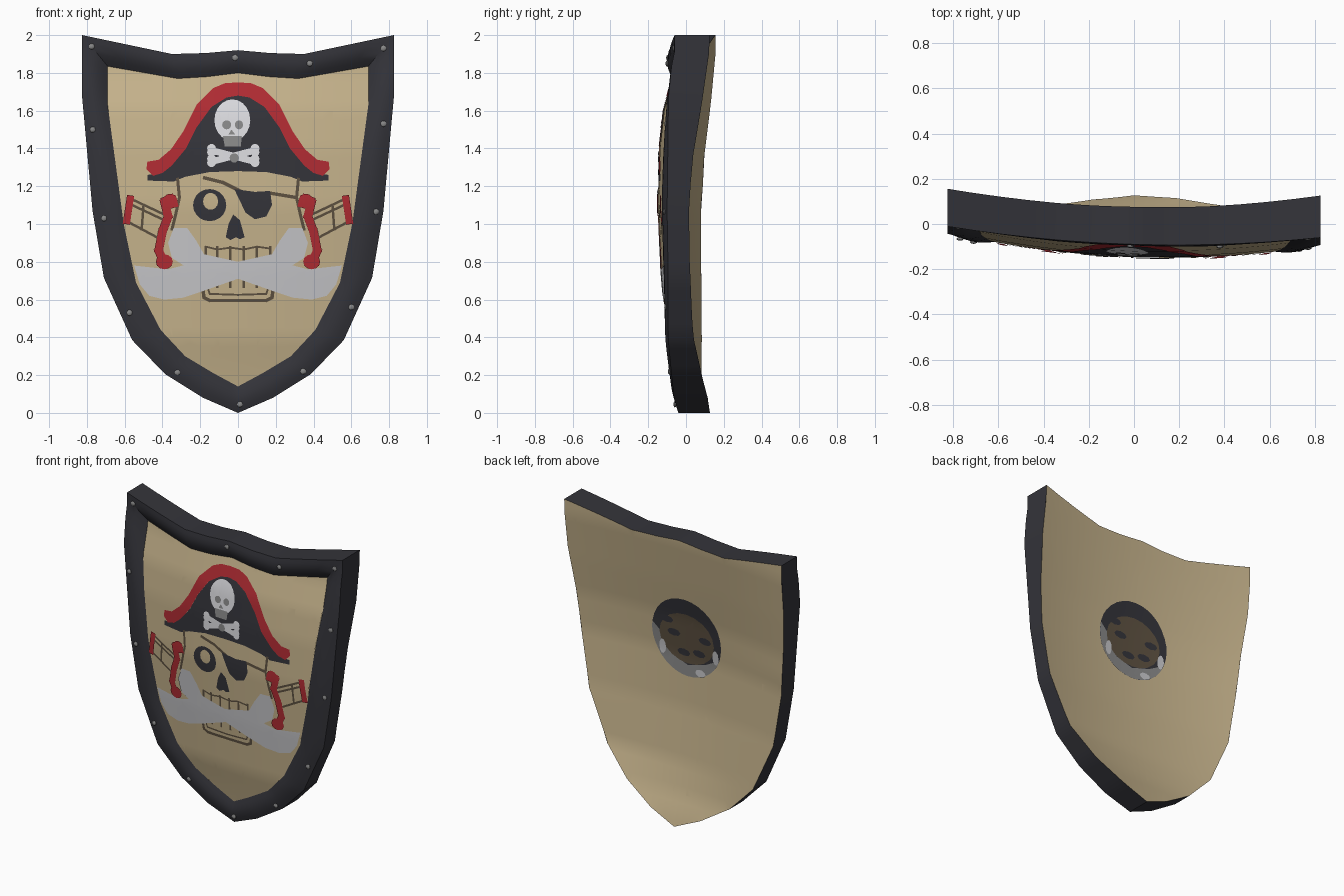
import bpy, bmesh, math
from mathutils import Vector

if "Cube" in bpy.data.objects:
    bpy.data.objects.remove(bpy.data.objects["Cube"])


def material(name, rgb):
    m = bpy.data.materials.new(name)
    m.diffuse_color = (*rgb, 1)
    m.use_nodes = True
    m.node_tree.nodes["Principled BSDF"].inputs["Base Color"].default_value = m.diffuse_color
    return m


TAN = material("tan", (0.57, 0.455, 0.265))
DARK = material("charcoal", (0.034, 0.034, 0.042))
RED = material("red", (0.44, 0.025, 0.033))
WHITE = material("bone_white", (0.72, 0.72, 0.75))
STEEL = material("steel", (0.57, 0.57, 0.59))
GREY = material("grey", (0.25, 0.25, 0.25))
BROWN = material("brown", (0.11, 0.082, 0.052))


# Curved surfaces of the shield: y as a function of x, z
FRONT = [(0, -.02), (.15, -.045), (.25, -.065), (.4, -.098), (.75, -.127), (1.1, -.147),
         (1.4, -.138), (1.6, -.116), (1.8, -.065), (2, -.04)]
EDGE = [(0, -.04), (.08, -.058), (.2, -.065), (.4, -.078), (.7, -.073), (1.07, -.077), (1.67, -.068), (2, -.036)]
BACK = [(0, .127), (.08, .108), (.2, .068), (.4, .024), (.75, -.015), (1.1, -.028),
        (1.35, -.01), (1.6, .03), (1.9, .075), (2, .08)]


def lerp_table(tab, z):
    z = min(max(z, 0), 2)
    for (a, p), (b, q) in zip(tab, tab[1:]):
        if z <= b:
            return p + (q - p) * (z - a) / (b - a)


def front(x, z):
    return lerp_table(FRONT, z) - .035 * x + .12 * x * x


def edge(x, z):
    """Front edge of the side wall."""
    y = -.09 + .08 * x * x if z > 1.85 else lerp_table(EDGE, z)
    return y - .03 * x


def back(x, z):
    tilt = lerp_table([(0, .03), (.2, .0), (.4, -.04), (1.2, -.042), (2, -.018)], z)
    bow = lerp_table([(0, .1), (.7, .126), (1.2, .126), (2, .089)], z)
    return lerp_table(BACK, z) + tilt * x + bow * x * x


def finish(bm, name, mat):
    me = bpy.data.meshes.new(name)
    bm.to_mesh(me)
    bm.free()
    me.materials.append(mat)
    ob = bpy.data.objects.new(name, me)
    bpy.context.collection.objects.link(ob)
    bpy.ops.object.select_all(action='DESELECT')
    ob.select_set(True)
    bpy.context.view_layer.objects.active = ob
    bpy.ops.object.shade_smooth_by_angle(angle=math.radians(35))


def drape(name, polys, mat, lift=0.0, surf=front, unit=.01):
    """Fill flat outlines, cut them on a grid and lay them on a curved surface."""
    side = -1 if surf is front else 1
    bm = bmesh.new()
    for p in polys:
        bm.faces.new([bm.verts.new((x * unit, 0, z * unit)) for x, z in p])
    bmesh.ops.triangulate(bm, faces=bm.faces[:])
    for axis in (0, 2):
        vals = [v.co[axis] for v in bm.verts]
        no = Vector((1, 0, 0)) if axis == 0 else Vector((0, 0, 1))
        for k in range(math.ceil(min(vals) / .05), math.floor(max(vals) / .05) + 1):
            bmesh.ops.bisect_plane(bm, geom=bm.verts[:] + bm.edges[:] + bm.faces[:],
                                   plane_co=no * (k * .05), plane_no=no)
    for v in bm.verts:
        v.co.y = surf(v.co.x, v.co.z) + side * lift
    bm.normal_update()
    for f in bm.faces:
        if f.normal.y * side < 0:
            f.normal_flip()
    finish(bm, name, mat)


def mirror(pts):
    return [(-x, z) for x, z in pts]


def whole(half):
    return half + [(-x, z) for x, z in reversed(half) if x != 0]


def oval(cx, cz, rx, rz, n=20):
    return [(cx + rx * math.cos(2 * math.pi * i / n), cz + rz * math.sin(2 * math.pi * i / n))
            for i in range(n)]


def stroke(pts, w):
    """One slim quad per segment of a path."""
    out = []
    for a, b in zip(pts, pts[1:]):
        a, b = Vector(a), Vector(b)
        d = (b - a).normalized() * w / 2
        n = Vector((-d.y, d.x))
        a, b = a - d * .6, b + d * .6
        out.append([tuple(a + n), tuple(b + n), tuple(b - n), tuple(a - n)])
    return out


def resample(loop, n=4):
    return [tuple(Vector(a).lerp(Vector(b), k / n))
            for a, b in zip(loop, loop[1:] + loop[:1]) for k in range(n)]


# Shield outline and inner edge of the rim
outer = resample(whole([(0, 1.92), (.17, 1.905), (.35, 1.90), (.825, 2.0), (.825, 1.67), (.77, 1.07),
                        (.71, .715), (.56, .385), (.385, .205), (.185, .08), (0, 0)]))
inner = resample(whole([(0, 1.80), (.16, 1.78), (.32, 1.77), (.69, 1.835), (.69, 1.63), (.605, 1.0),
                        (.54, .69), (.41, .44), (.28, .30), (.13, .21), (0, .14)]))

# Face and back panels
drape("face_panel", [inner], TAN, unit=1)
drape("back_panel", [outer], TAN, surf=back, unit=1)

# Rim: rounded front band plus the side wall
bm = bmesh.new()
rows = []
for o, i in zip(outer, inner):
    row = [bm.verts.new((o[0], back(*o), o[1]))]
    for k in range(6):
        t = k / 5
        x, z = Vector(o).lerp(Vector(i), t)
        y = edge(*o) * (1 - t) + front(*i) * t - .016 * math.sin(math.pi * t)
        row.append(bm.verts.new((x, y, z)))
    rows.append(row)
for r, s in zip(rows, rows[1:] + rows[:1]):
    for k in range(6):
        bm.faces.new((r[k], s[k], s[k + 1], r[k + 1]))
bm.normal_update()
if sum(f.normal.y for f in bm.faces) > 0:
    bmesh.ops.reverse_faces(bm, faces=bm.faces[:])
rim_points = [v.co.copy() for row in rows for v in row[1:]]
finish(bm, "rim", DARK)

# Rivets around the rim
bm = bmesh.new()
for x, z in [(-.775, 1.94), (-.405, 1.835), (-.015, 1.88), (.38, 1.85), (.77, 1.93), (.77, 1.53),
             (.73, 1.065), (.6, .56), (.345, .22), (.01, .045), (-.32, .215), (-.575, .53),
             (-.71, 1.03), (-.77, 1.5)]:
    y = min(rim_points, key=lambda p: (p.x - x) ** 2 + (p.z - z) ** 2).y
    res = bmesh.ops.create_uvsphere(bm, u_segments=10, v_segments=6, radius=.016)
    for v in res["verts"]:
        v.co.y *= .5
        v.co += Vector((x, y - .002, z))
finish(bm, "rivets", GREY)

# Hat with red trim
trim_out = [(0, 175), (7, 174.5), (13, 172), (22, 163), (29, 149), (35.5, 139.5), (42, 134), (48, 133),
            (48.5, 129), (45, 125.5)]
trim_in = [(40, 127), (35, 131), (27.5, 140), (22, 151), (14, 162), (6, 167), (0, 168)]
hat = trim_in[::-1] + [(48, 126), (48, 123), (34, 122.5), (28, 125), (15, 127.5), (0, 128)]
drape("hat", [whole(hat)], DARK, .003)
half = trim_out + trim_in
drape("hat_trim", [half, mirror(half)], RED, .005)

# Small skull and crossed bones on the hat
bones = stroke([(-14, 133), (9, 139)], 3.5) + stroke([(-14, 139), (9, 133)], 3.5)
knobs = [oval(x, z, 2.4, 2.4, 10) for x in (-14, 9) for z in (132.5, 134.5, 138, 140)]
drape("small_skull", [oval(-3, 155, 9.5, 11)], WHITE, .005)
drape("small_bones", bones + knobs, WHITE, .006)
drape("small_jaw", [[(-8, 146.5), (2, 146.5), (1.5, 141), (-7, 141)], oval(-2, 135, 2.5, 2.5, 10)], GREY, .007)
drape("small_eyes", [oval(-6, 152.5, 2.4, 2.4, 12), oval(.5, 152.5, 2.2, 2.4, 12),
                     [(-3.5, 150), (-1.5, 147.5), (-5, 147.5)]], GREY, .008)

# Big skull: outline, straps, teeth and jaw lines
lines = []
for s in (1, -1):
    lines += stroke([(s * 32, 124), (s * 31, 114), (s * 33, 105), (s * 35, 97)], 1.6)
    lines += stroke([(s * 19, 84), (s * 24, 90), (s * 32, 94)], 1.4)
    lines += stroke([(s * 19, 69), (s * 18, 61), (s * 15, 59.5), (0, 59.5)], 1.8)
    lines += stroke([(s * 16, 66), (s * 15, 63), (0, 62.5)], 1)
for x in (-17, -11, -4, 3, 10, 17):
    lines += stroke([(x, 79), (x, 88)], 1.3)
    lines += stroke([(x, 66.5), (x, 70)], 1.3)
lines += stroke([(-17, 88), (-11, 86.5), (-4, 87.5), (3, 86.5), (10, 88), (17, 87)], 1)
lines += stroke([(-18, 124.5), (-8, 122), (2, 117)], 1.8) + stroke([(16, 116.5), (31, 114)], 1.8)
drape("skull_lines", lines, BROWN, .003)

# Eye socket, eye patch and nose
drape("eye_socket", [oval(-15, 110, 8.8, 8.5)], DARK, .003)
drape("eye", [oval(-14.5, 112, 4, 4.5, 14)], TAN, .005)
drape("eye_patch", [[(-2, 118.5), (9, 117), (17, 117.5), (18, 110), (15, 104), (9, 102.5), (4, 106), (1, 113)]],
      DARK, .005)
drape("nose", [[(-2.5, 105), (1, 102), (3.5, 93), (1, 92), (-1, 93), (-4, 91.5), (-6.5, 93), (-5, 100)]],
      DARK, .004)

# Crossed cutlasses: blades, guards, grips and pommels
blade = [(34, 98), (27, 98), (22, 91), (18, 84), (0, 80), (-20, 80.5), (-37, 76), (-55, 78), (-52, 68), (-47, 62),
         (-39, 60), (-29, 61), (-20, 64), (0, 71), (27, 77), (35, 82), (37, 90)]
guard = [(34, 110), (35, 113.5), (39, 112), (37, 104), (40, 96), (42, 86), (39, 79)]
drape("blade_one", [blade], STEEL, .005)
drape("blade_two", [mirror(blade)], STEEL, .006)
red, grip = [], []
for s in (1, -1):
    red += stroke([(s * x, z) for x, z in guard], 4.6)
    red += [oval(s * 39, 80, 4.5, 4, 12), oval(s * 36, 112, 4, 4, 12)]
    red += stroke([(s * 57, 114), (s * 59, 101)], 3.8)
    for a in ([(39, 105), (56, 113)], [(40, 102.5), (56, 110)], [(43, 93), (58, 101)], [(50, 110), (51, 97)]):
        grip += stroke([(s * x, z) for x, z in a], 1.3)
drape("grip_lines", grip, BROWN, .003)
drape("guards_and_pommels", red, RED, .008)

# Round patch in the middle of the back, with mottled markings
drape("back_disc", [oval(0, 123, 26.5, 26.5, 32)], DARK, .003, back)
low = [(26.5 * math.cos(math.radians(a)), 123 + 26.5 * math.sin(math.radians(a))) for a in range(200, 371, 10)]
drape("back_disc_edge", [low + [(18, 120), (12, 108), (0, 104), (-14, 108)]], GREY, .005, back)
drape("back_disc_middle", [oval(0, 122, 21, 17)], BROWN, .006, back)
drape("back_disc_marks", [oval(x, z, 5, 2.5, 8) for x, z in
                          ((-9, 114), (3, 112), (10, 124), (15, 132), (-14, 124))], DARK, .008, back)
drape("back_disc_spots", [oval(-22, 115, 2.5, 5, 10), oval(-10, 101, 4, 2.5, 10), oval(19, 112, 2.5, 5, 10)],
      STEEL, .008, back)
